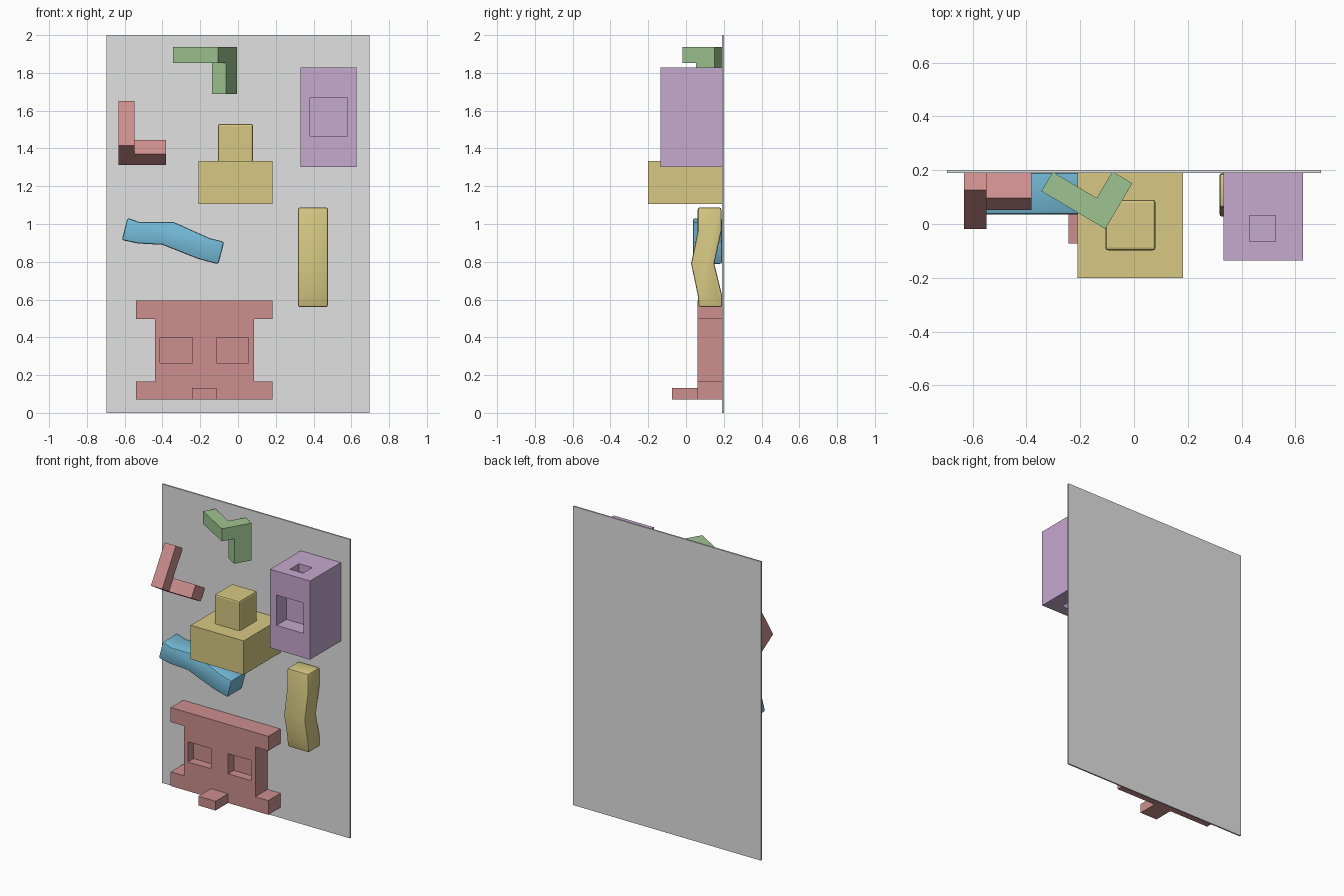
import bpy, bmesh
from mathutils import Vector

if "Cube" in bpy.data.objects:
    bpy.data.objects.remove(bpy.data.objects["Cube"])


def material(name, rgb):
    lin = [((c / 255 + 0.055) / 1.055) ** 2.4 for c in rgb]
    m = bpy.data.materials.new(name)
    m.diffuse_color = (*lin, 1)
    m.use_nodes = True
    m.node_tree.nodes["Principled BSDF"].inputs["Base Color"].default_value = m.diffuse_color
    return m


GREY = material("board grey", (225, 225, 225))
RED = material("dusty red", (204, 143, 141))
YELLOW = material("mustard yellow", (215, 201, 131))
GREEN = material("leaf green", (158, 196, 146))
BLUE = material("sky blue", (117, 188, 217))
PURPLE = material("soft purple", (198, 168, 207))

X, Y, Z = Vector((1, 0, 0)), Vector((0, 1, 0)), Vector((0, 0, 1))


def finish(name, bm, mat):
    bmesh.ops.recalc_face_normals(bm, faces=bm.faces[:])
    me = bpy.data.meshes.new(name)
    bm.to_mesh(me)
    bm.free()
    ob = bpy.data.objects.new(name, me)
    bpy.context.collection.objects.link(ob)
    if mat:
        me.materials.append(mat)
    return ob


def add_prism(bm, points, offset):
    """Extrude a planar polygon along an offset vector."""
    face = bm.faces.new([bm.verts.new(p) for p in points])
    ext = bmesh.ops.extrude_face_region(bm, geom=[face], use_keep_orig=True)
    verts = [g for g in ext["geom"] if isinstance(g, bmesh.types.BMVert)]
    bmesh.ops.translate(bm, verts=verts, vec=offset)


def add_box(bm, xr, yr, zr, o=Vector((0, 0, 0)), axes=(X, Y, Z)):
    a, b, c = axes
    pts = [o + a * s + b * t + c * zr[0]
           for s, t in ((xr[0], yr[0]), (xr[1], yr[0]), (xr[1], yr[1]), (xr[0], yr[1]))]
    add_prism(bm, pts, c * (zr[1] - zr[0]))


def boxes(name, mat, *specs, **frame):
    bm = bmesh.new()
    for s in specs:
        add_box(bm, *s, **frame)
    return finish(name, bm, mat)


def prism(name, mat, pts, offset):
    bm = bmesh.new()
    add_prism(bm, [Vector(p) for p in pts], offset)
    return finish(name, bm, mat)


def apply(ob, mod):
    bpy.context.view_layer.objects.active = ob
    bpy.ops.object.modifier_apply(modifier=mod.name)


def cut(ob, *specs):
    """Sink box-shaped pockets into an object."""
    for s in specs:
        cutter = boxes("cutter", None, s)
        m = ob.modifiers.new("pocket", "BOOLEAN")
        m.operation, m.solver, m.object = "DIFFERENCE", "EXACT", cutter
        apply(ob, m)
        bpy.data.objects.remove(cutter)


def bevel(ob, width):
    m = ob.modifiers.new("bevel", "BEVEL")
    m.width, m.segments, m.limit_method, m.angle_limit = width, 2, "ANGLE", 0.9
    apply(ob, m)


WALL = 0.192

# backing board
boxes("backing_board", GREY, ((-0.695, 0.695), (0.19, 0.2), (0, 2)))

# purple block with pockets in front, top and bottom
block = boxes("pocket_block", PURPLE, ((0.332, 0.628), (-0.135, WALL), (1.302, 1.828)))
cut(block,
    ((0.38, 0.58), (-0.2, -0.03), (1.465, 1.668)),
    ((0.43, 0.527), (-0.065, 0.032), (1.775, 1.9)),
    ((0.43, 0.527), (-0.065, 0.032), (1.2, 1.355)))

# yellow ledge with a rounded knob on top
boxes("ledge", YELLOW, ((-0.21, 0.182), (-0.2, WALL), (1.106, 1.333)))
knob = boxes("ledge_knob", YELLOW, ((-0.106, 0.08), (-0.098, 0.09), (1.32, 1.53)))
bevel(knob, 0.01)

# red I-shaped plate with two pockets and a foot peg
plate_pts = [(-0.54, 0.07), (0.182, 0.07), (0.182, 0.165), (0.086, 0.165), (0.086, 0.498),
             (0.182, 0.498), (0.182, 0.595), (-0.54, 0.595), (-0.54, 0.498), (-0.44, 0.498),
             (-0.44, 0.165), (-0.54, 0.165)]
plate = prism("i_plate", RED, [(x, 0.06, z) for x, z in plate_pts], Y * (WALL - 0.06))
cut(plate, *[((x, x + 0.17), (0, 0.12), (0.265, 0.4)) for x in (-0.412, -0.115)])
boxes("plate_peg", RED, ((-0.243, -0.115), (-0.073, 0.07), (0.07, 0.132)))

# angled three-way corner holds: long arm, plus side arm behind its end
corner = (((0, 0.276), (0, 0.083), (0, 0.084)), ((0, 0.086), (0.083, 0.1975), (0, 0.25)))
boxes("red_corner_hold", RED, *corner, o=Vector((-0.632, -0.0185, 1.415)),
      axes=(Vector((0, 0.524, 0.852)), Vector((0, 0.852, -0.524)), X))
boxes("green_corner_hold", GREEN, *corner, o=Vector((-0.107, -0.0185, 1.937)),
      axes=(Vector((-0.86, 0.51, 0)), Vector((0.51, 0.86, 0)), -Z))

# bent bars
blue_pts = [(-0.585, 1.032), (-0.52, 1.01), (-0.34, 1.01), (-0.15, 0.925), (-0.073, 0.906),
            (-0.104, 0.787), (-0.21, 0.815), (-0.40, 0.89), (-0.53, 0.897), (-0.615, 0.915)]
blue = prism("blue_bent_bar", BLUE, [(x, 0.036, z) for x, z in blue_pts], Y * 0.155)
yellow_pts = [(0.062, 1.087), (0.062, 0.96), (0.027, 0.79), (0.062, 0.625), (0.068, 0.56),
              (0.19, 0.56), (0.19, 0.625), (0.15, 0.79), (0.187, 0.96), (0.187, 1.087)]
yellow = prism("yellow_bent_bar", YELLOW, [(0.318, y, z) for y, z in yellow_pts], X * 0.158)
for bar in (blue, yellow):
    bevel(bar, 0.01)
    bpy.ops.object.select_all(action="DESELECT")
    bar.select_set(True)
    bpy.context.view_layer.objects.active = bar
    bpy.ops.object.shade_smooth_by_angle(angle=0.5)
